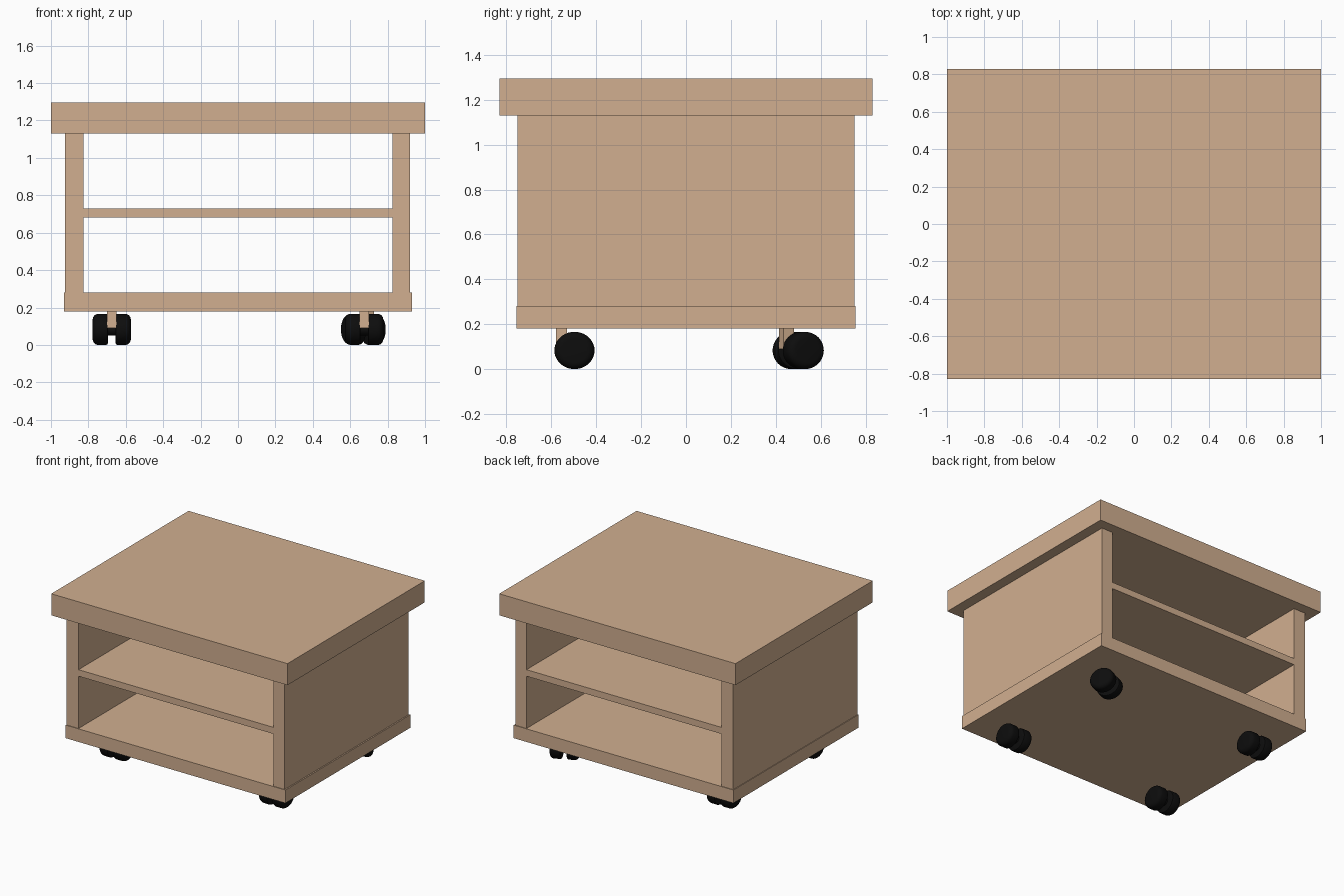
import bpy, bmesh, math
from mathutils import Matrix, Vector

if "Cube" in bpy.data.objects:
    bpy.data.objects.remove(bpy.data.objects["Cube"])


def material(name, color):
    m = bpy.data.materials.new(name)
    m.diffuse_color = color
    m.use_nodes = True
    m.node_tree.nodes["Principled BSDF"].inputs["Base Color"].default_value = m.diffuse_color
    return m


wood = material("wood", (0.64, 0.43, 0.28, 1))
rubber = material("black_rubber", (0.004, 0.004, 0.004, 1))


def make(name, bm, mat):
    bmesh.ops.recalc_face_normals(bm, faces=bm.faces[:])
    mesh = bpy.data.meshes.new(name)
    bm.to_mesh(mesh)
    bm.free()
    mesh.materials.append(mat)
    ob = bpy.data.objects.new(name, mesh)
    bpy.context.collection.objects.link(ob)
    return ob


def box(name, x, y, z, mat=wood):
    """Box from (min, max) ranges on each axis."""
    bm = bmesh.new()
    bmesh.ops.create_cube(bm, size=1)
    for v in bm.verts:
        v.co = [(r[0] + r[1]) / 2 + c * (r[1] - r[0]) for c, r in zip(v.co, (x, y, z))]
    return make(name, bm, mat)


def lathe(name, profile, steps=40):
    """Spin an (x, radius) profile around the x axis, slightly squashed in height."""
    bm = bmesh.new()
    vs = [bm.verts.new((x, 0, r)) for x, r in profile]
    edges = [bm.edges.new(p) for p in zip(vs, vs[1:])]
    bmesh.ops.spin(bm, geom=vs + edges, cent=(0, 0, 0), axis=(1, 0, 0),
                   angle=math.tau, steps=steps)
    bmesh.ops.remove_doubles(bm, verts=bm.verts[:], dist=1e-5)
    bmesh.ops.scale(bm, vec=(1, 1.08, 1), verts=bm.verts[:])
    ob = make(name, bm, rubber)
    for p in ob.data.polygons:
        p.use_smooth = True
    bpy.context.view_layer.objects.active = ob
    ob.select_set(True)
    bpy.ops.object.shade_smooth_by_angle(angle=math.radians(40))
    ob.select_set(False)
    return ob


# Cabinet boards
box("table_top", (-1, 1), (-0.83, 0.83), (1.13, 1.295))
box("base_board", (-0.93, 0.93), (-0.755, 0.755), (0.18, 0.28))
box("shelf", (-0.825, 0.825), (-0.75, 0.75), (0.68, 0.73))
box("left_panel", (-0.925, -0.825), (-0.75, 0.75), (0.28, 1.13))
box("right_panel", (0.825, 0.92), (-0.75, 0.75), (0.28, 1.13))

# Wheel profile: flat inner face, rounded outer edge
R, IN, OUT, ROUND = 0.083, 0.02, 0.102, 0.03
wheel = [(IN, 0), (IN, R - 0.01), (IN + 0.003, R - 0.003), (IN + 0.01, R)]
wheel += [(OUT - ROUND + ROUND * math.sin(a), R - ROUND + ROUND * math.cos(a))
          for a in (math.radians(15 * i) for i in range(7))]
wheel += [(OUT, 0)]
axle = [(-0.03, 0), (-0.03, 0.032), (0.03, 0.032), (0.03, 0)]

# Four twin-wheel casters, the back right one swivelled
for name, x, y, turn in (("front_left", -0.675, -0.497, 0), ("front_right", 0.675, -0.497, 0),
                         ("back_left", -0.675, 0.5, 0), ("back_right", 0.67, 0.5, 25)):
    place = Matrix.Translation((x, y, R)) @ Matrix.Rotation(math.radians(turn), 4, 'Z')
    parts = [lathe(name + "_outer_wheel", wheel),
             lathe(name + "_inner_wheel", [(-a, r) for a, r in wheel]),
             lathe(name + "_axle", axle, 24),
             box(name + "_stem", (-0.025, 0.025), (-0.083, -0.033), (0.007, 0.097))]
    for ob in parts:
        ob.matrix_world = place
